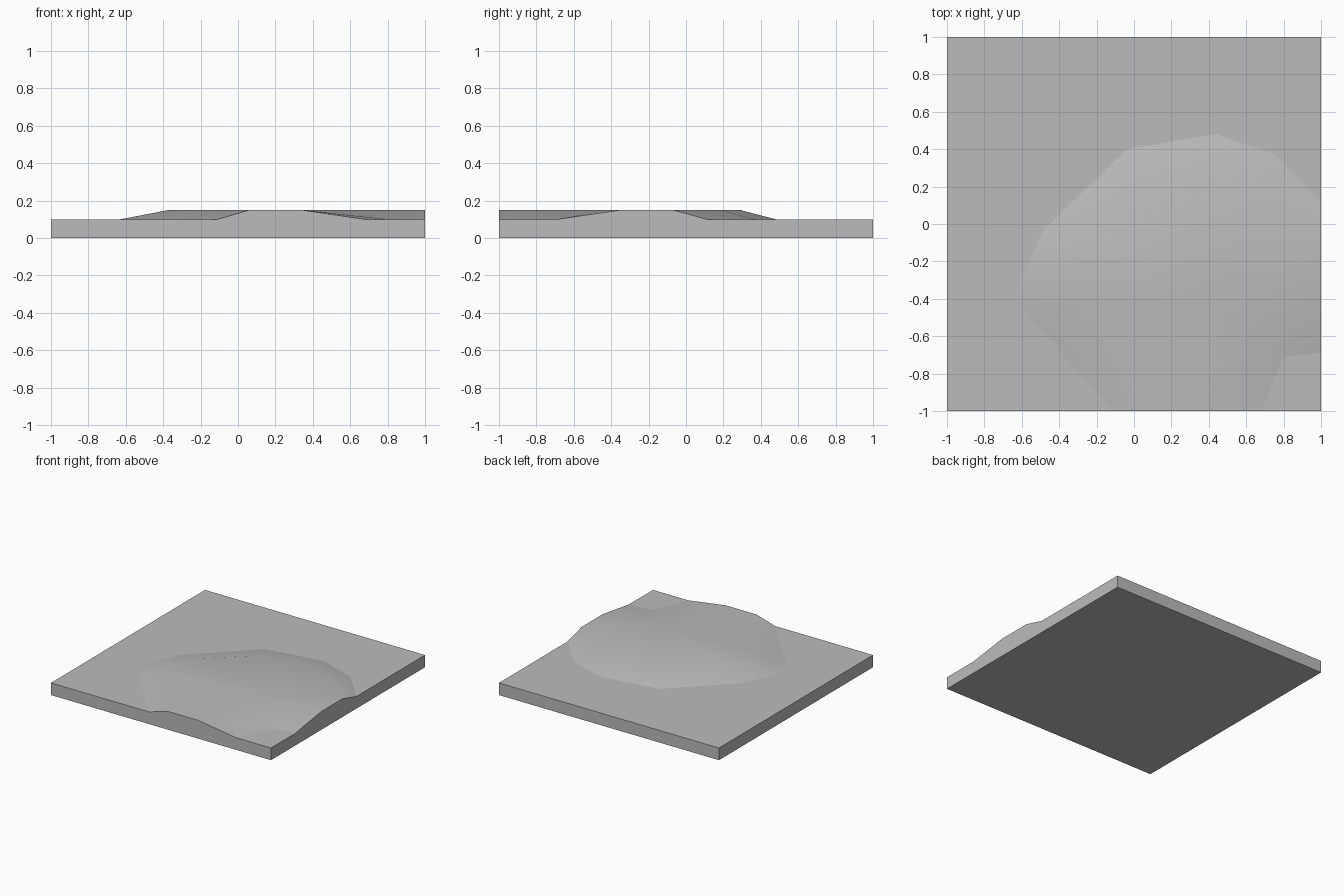
import bpy
import bmesh

cube = bpy.data.objects.get("Cube")
if cube:
    bpy.data.objects.remove(cube, do_unlink=True)

GROUND, PLATEAU = 0.10, 0.15

stone = bpy.data.materials.new("plain grey")
stone.use_nodes = True
grey = (0.5, 0.5, 0.5, 1)
stone.diffuse_color = grey
stone.node_tree.nodes["Principled BSDF"].inputs["Base Color"].default_value = grey


def add_object(name, bm):
    bmesh.ops.recalc_face_normals(bm, faces=bm.faces)
    mesh = bpy.data.meshes.new(name)
    bm.to_mesh(mesh)
    bm.free()
    mesh.materials.append(stone)
    obj = bpy.data.objects.new(name, mesh)
    bpy.context.collection.objects.link(obj)
    return obj


# Flat square ground slab
bm = bmesh.new()
bmesh.ops.create_cube(bm, size=2)
for v in bm.verts:
    v.co.z = GROUND if v.co.z > 0 else 0
add_object("ground_slab", bm)

# Low hill: foot outline and matching rim of the flat top, clockwise from the front edge
foot = [(-0.11, -1), (-0.37, -0.71), (-0.56, -0.5), (-0.63, -0.36), (-0.49, -0.04),
        (-0.04, 0.4), (0.44, 0.48), (0.76, 0.37), (1, 0.11),
        (1, -0.69), (0.8, -0.71), (0.68, -1)]
rim = [(0.06, -1), (-0.02, -0.66), (-0.24, -0.45), (-0.37, -0.28), (-0.28, -0.1),
       (0.06, 0.2), (0.42, 0.29), (0.68, 0.18), (1, -0.07),
       (1, -0.35), (0.46, -0.42), (0.34, -1)]

bm = bmesh.new()
low = [bm.verts.new((x, y, GROUND)) for x, y in foot]
high = [bm.verts.new((x, y, PLATEAU)) for x, y in rim]
for i in range(len(foot)):
    j = (i + 1) % len(foot)
    bm.faces.new((low[i], low[j], high[j], high[i]))
top = bm.faces.new(high)
# The open underside rests on the slab, so only the slopes, cut sides and top are needed
bmesh.ops.triangulate(bm, faces=[top])
hill = add_object("hill", bm)

# Soft slopes, with crisp edges where the hill is cut off by the slab border
bpy.ops.object.select_all(action="DESELECT")
hill.select_set(True)
bpy.context.view_layer.objects.active = hill
bpy.ops.object.shade_smooth_by_angle(angle=0.7)
